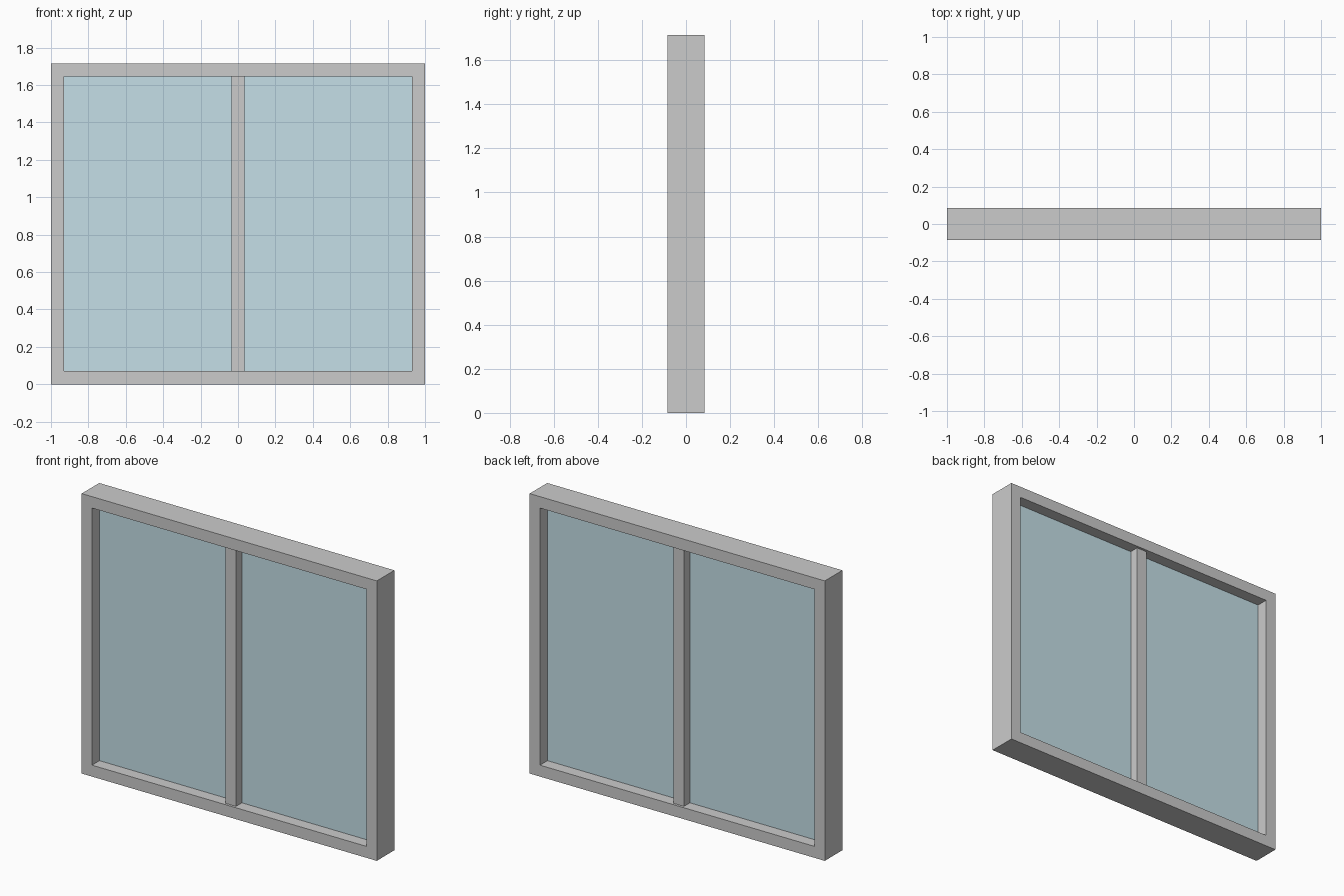
import bpy, bmesh

if "Cube" in bpy.data.objects:
    bpy.data.objects.remove(bpy.data.objects["Cube"])

W, H, D = 1.0, 1.715, 0.085      # half width, height, half depth
BORDER = 0.07                    # frame bar width
MULLION = 0.035                  # mullion half width


def add_object(name, bm, color=None):
    bmesh.ops.recalc_face_normals(bm, faces=bm.faces)
    mesh = bpy.data.meshes.new(name)
    bm.to_mesh(mesh)
    bm.free()
    if color:
        mat = bpy.data.materials.new(name + "_material")
        mat.diffuse_color = color
        mat.use_nodes = True
        mat.node_tree.nodes["Principled BSDF"].inputs["Base Color"].default_value = mat.diffuse_color
        mesh.materials.append(mat)
    obj = bpy.data.objects.new(name, mesh)
    bpy.context.collection.objects.link(obj)
    return obj


def box(name, x0, x1, half_depth, z0, z1, color=None):
    bm = bmesh.new()
    bmesh.ops.create_cube(bm, size=1)
    bmesh.ops.scale(bm, vec=(x1 - x0, 2 * half_depth, z1 - z0), verts=bm.verts)
    bmesh.ops.translate(bm, vec=((x0 + x1) / 2, 0, (z0 + z1) / 2), verts=bm.verts)
    return add_object(name, bm, color)


# Outer frame: four mitred sides made from two nested rectangles, then extruded
bm = bmesh.new()
rings = []
for b in (0, BORDER):
    corners = ((-W + b, b), (W - b, b), (W - b, H - b), (-W + b, H - b))
    rings.append([bm.verts.new((x, -D, z)) for x, z in corners])
outer, inner = rings
for i in range(4):
    j = (i + 1) % 4
    bm.faces.new((outer[i], outer[j], inner[j], inner[i]))
ext = bmesh.ops.extrude_face_region(bm, geom=bm.faces[:], use_keep_orig=True)
moved = [g for g in ext["geom"] if isinstance(g, bmesh.types.BMVert)]
bmesh.ops.translate(bm, vec=(0, 2 * D, 0), verts=moved)
add_object("window_frame", bm)

# Centre mullion, slightly recessed from the frame
box("center_mullion", -MULLION, MULLION, 0.07, BORDER, H - BORDER)

# Glass panes on both sides of the mullion
glass = (0.56, 0.74, 0.80, 1)
box("glass_pane_left", -W + BORDER, -MULLION, 0.0125, BORDER, H - BORDER, glass)
box("glass_pane_right", MULLION, W - BORDER, 0.0125, BORDER, H - BORDER, glass)
